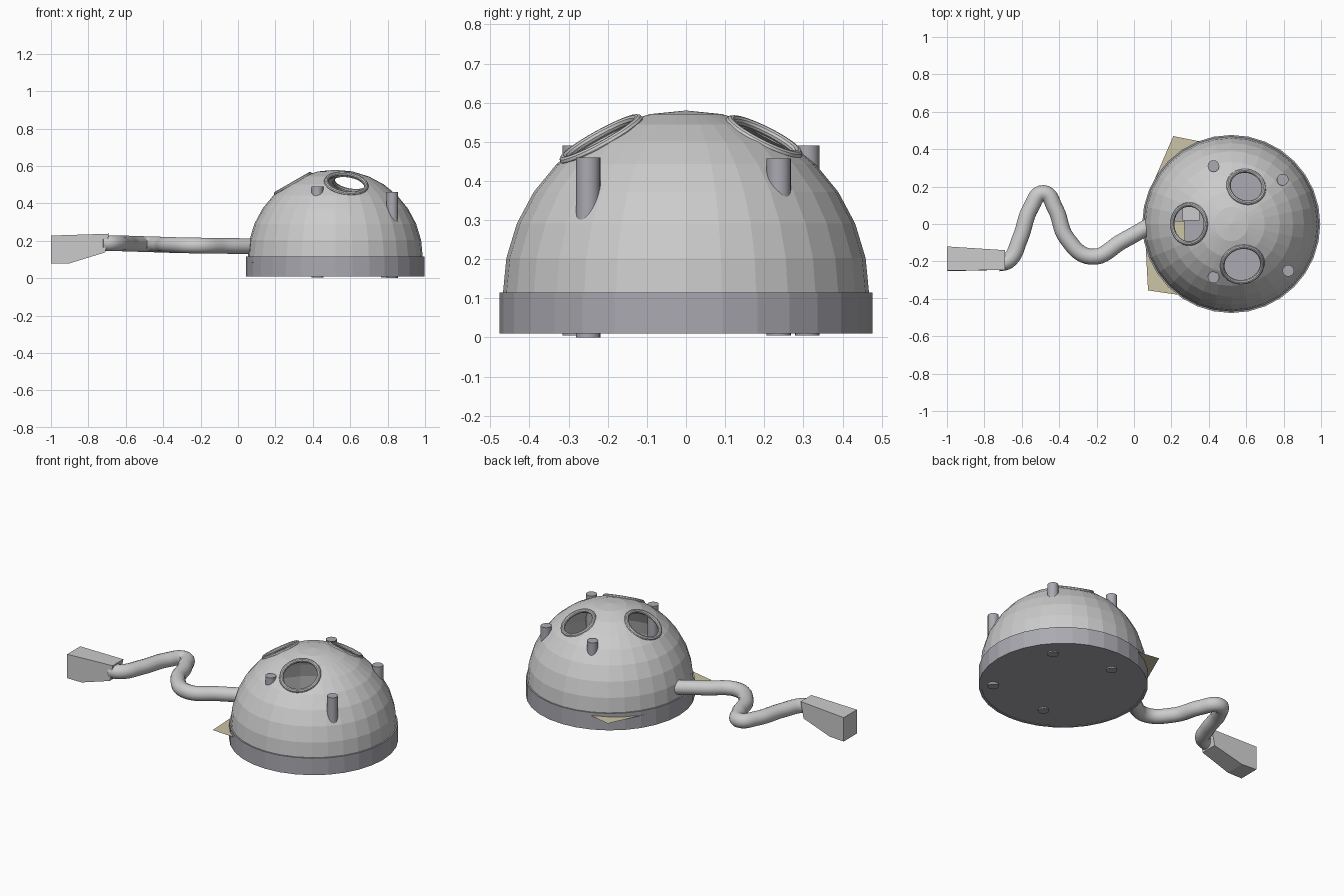
import bpy, bmesh, math
from mathutils import Vector

if "Cube" in bpy.data.objects:
    bpy.data.objects.remove(bpy.data.objects["Cube"])

CX, DZ, R = 0.52, 0.112, 0.468
CENTER = Vector((CX, 0, DZ))


def material(name, color):
    m = bpy.data.materials.new(name)
    m.diffuse_color = color
    m.use_nodes = True
    m.node_tree.nodes["Principled BSDF"].inputs["Base Color"].default_value = m.diffuse_color
    return m


METAL = material("blue_grey", (0.40, 0.40, 0.44, 1))
PAPER = material("cream", (0.60, 0.55, 0.38, 1))


def mesh_object(name, verts, faces, mat=None):
    me = bpy.data.meshes.new(name)
    me.from_pydata(verts, [], faces)
    bm = bmesh.new()
    bm.from_mesh(me)
    bmesh.ops.recalc_face_normals(bm, faces=bm.faces)
    bm.to_mesh(me)
    bm.free()
    ob = bpy.data.objects.new(name, me)
    bpy.context.collection.objects.link(ob)
    if mat:
        me.materials.append(mat)
    return ob


def lathe(name, profile, steps=32, closed=False, mat=None):
    """Spin an (r, z) profile about the dome axis; r = 0 points are welded."""
    verts, faces, n = [], [], len(profile)
    for i in range(steps):
        a = 2 * math.pi * i / steps
        verts += [(CX + r * math.cos(a), r * math.sin(a), z) for r, z in profile]
    for i in range(steps):
        j = (i + 1) % steps
        for k in range(n if closed else n - 1):
            m = (k + 1) % n
            faces.append((i * n + k, j * n + k, j * n + m, i * n + m))
    ob = mesh_object(name, verts, faces, mat)
    bm = bmesh.new()
    bm.from_mesh(ob.data)
    bmesh.ops.remove_doubles(bm, verts=bm.verts, dist=1e-5)
    bmesh.ops.recalc_face_normals(bm, faces=bm.faces)
    bm.to_mesh(ob.data)
    bm.free()
    return ob


def cylinder(name, r, depth, loc, rot=(0, 0, 0), verts=24, mat=None):
    bpy.ops.mesh.primitive_cylinder_add(vertices=verts, radius=r, depth=depth,
                                        location=loc, rotation=rot)
    ob = bpy.context.object
    ob.name = name
    if mat:
        ob.data.materials.append(mat)
    return ob


# hollow faceted dome
def arc(r):
    return [(r * math.cos(i * math.pi / 16), DZ + r * math.sin(i * math.pi / 16))
            for i in range(8)] + [(0, DZ + r)]


dome = lathe("dome_shell", arc(R) + arc(R - 0.018)[::-1], closed=True)

# base tray with raised wall and thin floor
lathe("base_tray", [(0, 0.013), (0.462, 0.013), (0.462, 0.01), (0.476, 0.01),
                    (0.476, 0.115), (0.45, 0.115), (0.45, 0.03), (0, 0.03)], mat=METAL)

# round openings and their rims
for i, (d, r) in enumerate([((0.06, -0.22, 0.40), 0.12),
                            ((0.08, 0.20, 0.40), 0.108),
                            ((-0.23, 0.0, 0.40), 0.116)]):
    n = Vector(d).normalized()
    rot = n.to_track_quat('Z', 'Y').to_euler()
    cutter = cylinder("hole_cutter", r - 0.015, 0.3, CENTER + n * 0.45, rot, 32)
    cutter.hide_render = True
    mod = dome.modifiers.new("hole", 'BOOLEAN')
    mod.operation, mod.solver, mod.object = 'DIFFERENCE', 'EXACT', cutter
    bpy.context.view_layer.objects.active = dome
    bpy.ops.object.modifier_apply(modifier=mod.name)
    bpy.data.objects.remove(cutter)
    bpy.ops.mesh.primitive_torus_add(major_radius=r - 0.012, minor_radius=0.012,
                                     major_segments=40, minor_segments=10,
                                     location=CENTER + n * 0.453, rotation=rot)
    bpy.context.object.name = f"opening_rim_{i + 1}"
    bpy.ops.object.shade_smooth_by_angle()

# four upright pins through dome and base
for i, (x, y, top, low) in enumerate([(0.425, 0.31, 0.49, 0.005), (0.425, -0.285, 0.49, 0.005),
                                      (0.795, 0.237, 0.457, 0.005), (0.825, -0.25, 0.46, 0.0)]):
    cylinder(f"pin_{i + 1}", 0.031, top - low, (x, y, (top + low) / 2), mat=METAL)
    bpy.ops.object.shade_smooth_by_angle()

# winding cable
path = [(0.10, 0.0, 0.17), (-0.06, -0.09, 0.173), (-0.23, -0.175, 0.175),
        (-0.36, -0.075, 0.178), (-0.42, 0.08, 0.18), (-0.485, 0.165, 0.182),
        (-0.55, 0.09, 0.184), (-0.61, -0.08, 0.186), (-0.67, -0.195, 0.187),
        (-0.73, -0.212, 0.187)]
cu = bpy.data.curves.new("cable", 'CURVE')
cu.dimensions = '3D'
cu.bevel_depth, cu.bevel_resolution, cu.resolution_u = 0.043, 5, 8
cu.use_fill_caps = True
sp = cu.splines.new('BEZIER')
sp.bezier_points.add(len(path) - 1)
for p, co in zip(sp.bezier_points, path):
    p.co = co
    p.handle_left_type = p.handle_right_type = 'AUTO'
bpy.context.collection.objects.link(bpy.data.objects.new("cable", cu))

# wedge shaped plug: side profile (x, z, near y, far y)
side = [(-1, 0.08, -0.25, -0.12), (-0.9, 0.08, -0.25, -0.127), (-0.71, 0.138, -0.245, -0.14),
        (-0.69, 0.238, -0.245, -0.14), (-1, 0.228, -0.25, -0.12)]
n = len(side)
mesh_object("plug",
            [(x, a, z) for x, z, a, b in side] + [(x, b, z) for x, z, a, b in side],
            [tuple(range(n)), tuple(range(n, 2 * n))] +
            [(i, (i + 1) % n, (i + 1) % n + n, i + n) for i in range(n)])

# thin cream sheets whose corners stick out of the base
mesh_object("sheet_back", [(0.21, 0.47, 0.093), (0.10, 0.215, 0.088),
                           (0.26, 0.19, 0.093), (0.36, 0.44, 0.098)], [(0, 1, 2, 3)], PAPER)
mesh_object("sheet_front", [(0.075, -0.355, 0.085), (0.055, 0.02, 0.085),
                            (0.27, 0.015, 0.095), (0.28, -0.385, 0.095)], [(0, 1, 2, 3)], PAPER)

# small block inside the shell
bpy.ops.mesh.primitive_cube_add(size=1, location=(0.305, 0.055, 0.065))
bpy.context.object.name = "inner_block"
bpy.context.object.scale = (0.09, 0.075, 0.07)
